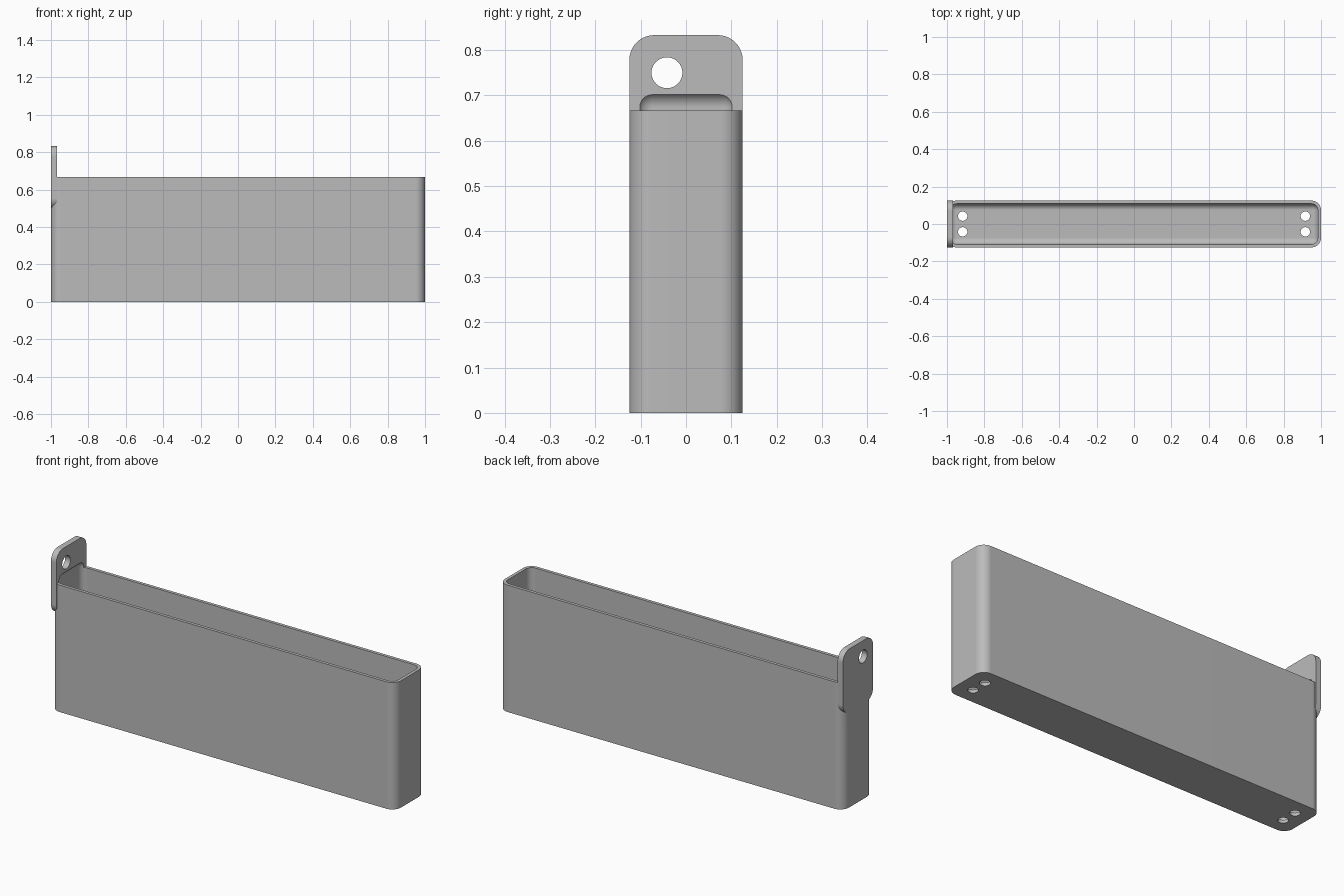
import bpy, bmesh
from math import pi, cos, sin
from mathutils import Matrix, Vector

if "Cube" in bpy.data.objects:
    bpy.data.objects.remove(bpy.data.objects["Cube"], do_unlink=True)

grey = bpy.data.materials.new("plain_grey")
grey.use_nodes = True
COLOUR = (0.5, 0.5, 0.5, 1)
grey.diffuse_color = COLOUR
grey.node_tree.nodes["Principled BSDF"].inputs["Base Color"].default_value = COLOUR


def make_object(name, bm):
    bmesh.ops.recalc_face_normals(bm, faces=bm.faces)
    mesh = bpy.data.meshes.new(name)
    bm.to_mesh(mesh)
    bm.free()
    mesh.materials.append(grey)
    obj = bpy.data.objects.new(name, mesh)
    bpy.context.collection.objects.link(obj)
    return obj


def rounded_box(name, low, high, radius, axis=None, segments=10):
    """Box with edges along one axis rounded, or all edges if no axis."""
    low, high = Vector(low), Vector(high)
    bm = bmesh.new()
    bmesh.ops.create_cube(bm, size=1)
    bmesh.ops.scale(bm, vec=high - low, verts=bm.verts)
    bmesh.ops.translate(bm, vec=(low + high) / 2, verts=bm.verts)
    edges = [e for e in bm.edges if axis is None
             or abs((e.verts[0].co - e.verts[1].co).normalized()[axis]) > 0.9]
    bmesh.ops.bevel(bm, geom=edges, offset=radius, segments=segments,
                    profile=0.5, affect='EDGES', clamp_overlap=True)
    return make_object(name, bm)


def hole_cutter(name, centre, radius, depth, axis):
    bm = bmesh.new()
    turn = Matrix.Rotation(pi / 2, 4, 'Y') if axis == 'X' else Matrix()
    bmesh.ops.create_cone(bm, cap_ends=True, segments=40, radius1=radius,
                          radius2=radius, depth=depth,
                          matrix=Matrix.Translation(centre) @ turn)
    return make_object(name, bm)


# Outer shell and hanging tab, flush at the right-hand end
W, T = 0.125, 0.0167
body = rounded_box("bin_body", (-1, -W, 0), (1, W, 0.667), 0.05, axis=2)
tab = rounded_box("hanging_tab", (-1, -W, 0.5), (-0.969, W, 0.833), 0.055, axis=0)

# Rounded cavity, rising a little above the rim to hollow the tab
cavity = rounded_box("cavity_cutter", (T - 1, T - W, T), (1 - T, W - T, 0.708), 0.034)

# Hanging hole and four drain holes
cutters = [cavity, hole_cutter("tab_hole_cutter", (-1, -0.042, 0.75), 0.034, 0.2, 'X')]
for sx in (-1, 1):
    for sy in (-1, 1):
        cutters.append(hole_cutter("drain_cutter", (sx * 0.916, sy * 0.042, 0), 0.025, 0.1, 'Z'))

for helper, operation in [(tab, 'UNION')] + [(c, 'DIFFERENCE') for c in cutters]:
    mod = body.modifiers.new(helper.name, 'BOOLEAN')
    mod.object, mod.operation, mod.solver = helper, operation, 'EXACT'

# Bake the cuts and drop the helpers
bpy.context.view_layer.update()
depsgraph = bpy.context.evaluated_depsgraph_get()
baked = bpy.data.meshes.new_from_object(body.evaluated_get(depsgraph))
body.modifiers.clear()
body.data = baked
for helper in [tab] + cutters:
    bpy.data.objects.remove(helper, do_unlink=True)

# Smooth fillets, crisp rims
bpy.ops.object.select_all(action='DESELECT')
body.select_set(True)
bpy.context.view_layer.objects.active = body
bpy.ops.object.shade_smooth_by_angle(angle=pi / 6)
weighted = body.modifiers.new("flat_walls", 'WEIGHTED_NORMAL')
weighted.keep_sharp = True
